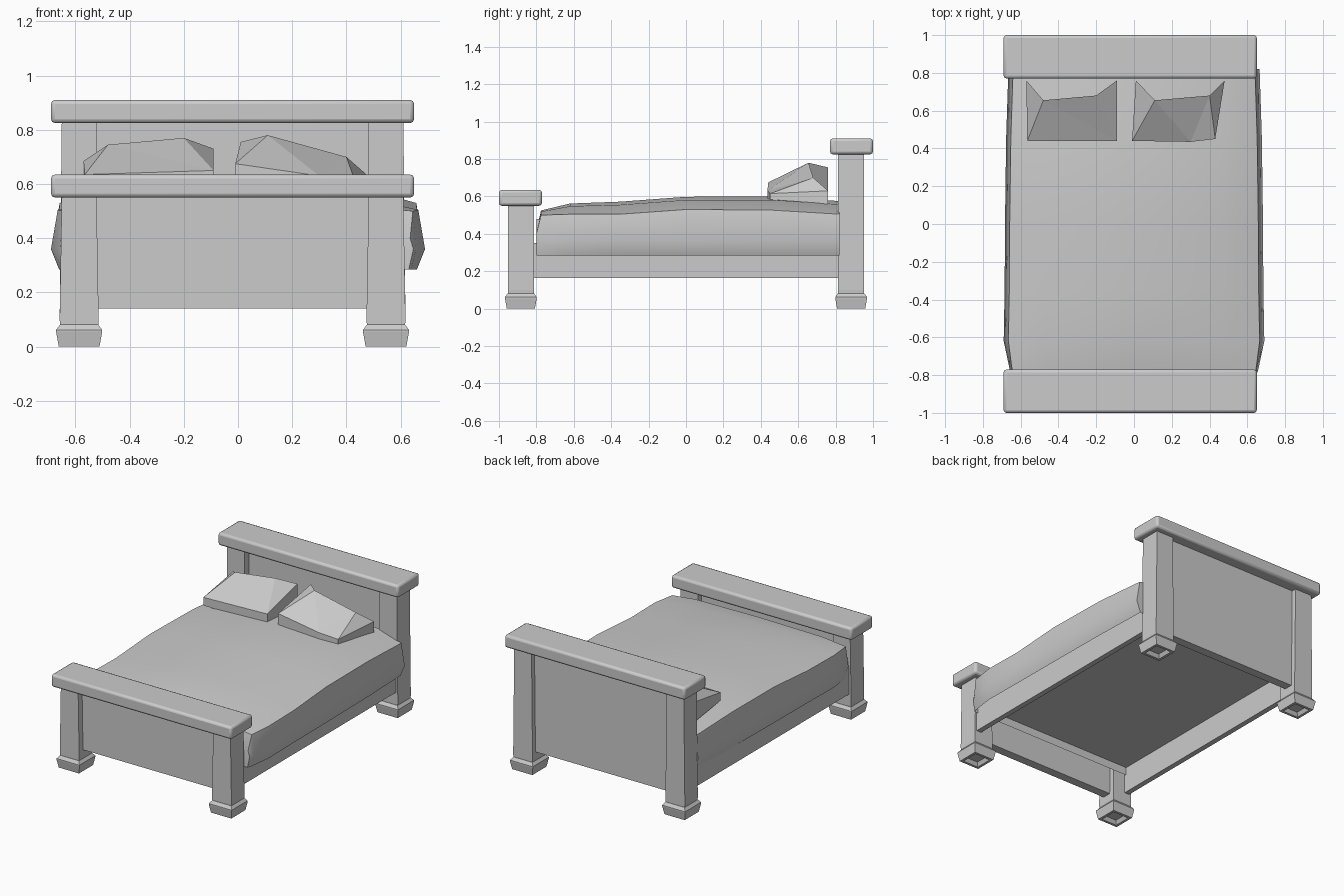
import bpy, bmesh, math

old = bpy.data.objects.get("Cube")
if old:
    bpy.data.objects.remove(old, do_unlink=True)

mat = bpy.data.materials.new("plain grey")
grey = (0.6, 0.6, 0.6, 1)
mat.diffuse_color = grey
mat.use_nodes = True
mat.node_tree.nodes["Principled BSDF"].inputs["Base Color"].default_value = grey

CX = -0.02  # centre line of the frame


def finish(name, bm, bevel=0, smooth=None):
    bmesh.ops.recalc_face_normals(bm, faces=bm.faces)
    me = bpy.data.meshes.new(name)
    bm.to_mesh(me)
    bm.free()
    me.materials.append(mat)
    ob = bpy.data.objects.new(name, me)
    bpy.context.collection.objects.link(ob)
    if bevel:
        mod = ob.modifiers.new("edge", "BEVEL")
        mod.width, mod.segments = bevel, 2
    if smooth:
        bpy.ops.object.select_all(action="DESELECT")
        ob.select_set(True)
        bpy.context.view_layer.objects.active = ob
        bpy.ops.object.shade_smooth_by_angle(angle=math.radians(smooth))
    return ob


def loft(name, rings, bevel=0, smooth=None, caps=True):
    """Skin a list of equal closed rings of points."""
    bm = bmesh.new()
    rows = [[bm.verts.new(p) for p in ring] for ring in rings]
    n = len(rows[0])
    for a, b in zip(rows, rows[1:]):
        for i in range(n):
            j = (i + 1) % n
            bm.faces.new((a[i], a[j], b[j], b[i]))
    if caps:
        bm.faces.new(rows[0])
        bm.faces.new(rows[-1])
    return finish(name, bm, bevel, smooth)


def rect(x, y, hx, hy, z):
    return [(x + sx * hx, y + sy * hy, z) for sx, sy in ((-1, -1), (1, -1), (1, 1), (-1, 1))]


def box(name, x0, x1, y0, y1, z0, z1, bevel=0):
    x, y, hx, hy = (x0 + x1) / 2, (y0 + y1) / 2, (x1 - x0) / 2, (y1 - y0) / 2
    return loft(name, [rect(x, y, hx, hy, z) for z in (z0, z1)], bevel, 30 if bevel else None)


# Posts and stepped feet at both ends
for end, y, top in (("foot", -0.883, 0.56), ("head", 0.883, 0.84)):
    for side, s in (("right", -1), ("left", 1)):
        x = CX + s * 0.566
        loft(f"{end}_{side}_post", [rect(x, y, hx, 0.069, z) for hx, z in
                                    ((0.07, 0.075), (0.072, 0.1), (0.064, top))])
        loft(f"{end}_{side}_foot", [rect(x, y, h, h, z) for h, z in
                                    ((0.045, 0.025), (0.058, 0.0), (0.075, 0.0), (0.085, 0.055),
                                     (0.085, 0.062), (0.07, 0.082))])

# End panels and thick top caps
box("footboard_panel", -0.54, 0.5, -0.91, -0.85, 0.14, 0.56)
box("headboard_panel", -0.54, 0.5, 0.86, 0.92, 0.14, 0.84)
box("footboard_cap", -0.69, 0.65, -1.0, -0.77, 0.55, 0.635, 0.015)
box("headboard_cap", -0.69, 0.65, 0.77, 1.0, 0.825, 0.91, 0.015)

# Side rails and mattress
for side, s in (("right", -1), ("left", 1)):
    x = CX + s * 0.605
    box(f"{side}_rail", x - 0.018, x + 0.018, -0.83, 0.83, 0.165, 0.35)
box("mattress", -0.63, 0.59, -0.8, 0.82, 0.34, 0.48)

# Draped blanket: y, shoulder half width, shoulder height, crown height
rows = [(-0.8, 0.635, 0.4, 0.42), (-0.775, 0.645, 0.5, 0.525), (-0.62, 0.665, 0.505, 0.562),
        (-0.35, 0.66, 0.505, 0.572), (0, 0.658, 0.53, 0.598), (0.45, 0.652, 0.527, 0.6),
        (0.82, 0.64, 0.505, 0.575)]
bm = bmesh.new()
grid = []
for y, w, zs, zc in rows:
    flare = 0.012 if y < -0.75 else 0.025
    half = [(w - 0.005, 0.285), (w + flare, 0.36), (w, zs), (0.47, zs + 0.75 * (zc - zs))]
    line = [(-x, z) for x, z in half] + [(0, zc)] + half[::-1]
    grid.append([bm.verts.new((x, y, z)) for x, z in line])
for a, b in zip(grid, grid[1:]):
    for i in range(len(a) - 1):
        bm.faces.new((a[i], a[i + 1], b[i + 1], b[i]))
for row in (grid[0], grid[-1]):
    bm.faces.new(row)
finish("blanket", bm, smooth=35)


# Pillows: outline with pulled-out back corners, each point with its own height
def pillow(name, outline, base_front, base_back):
    low = [(x, y, base_front if y < 0.6 else base_back) for x, y, z in outline]
    ob = loft(name, [low, outline])
    bm = bmesh.new()
    bm.from_mesh(ob.data)
    bmesh.ops.triangulate(bm, faces=[f for f in bm.faces if len(f.verts) > 4])
    bm.to_mesh(ob.data)
    bm.free()


pillow("right_pillow", [(-0.565, 0.44, 0.635), (-0.09, 0.44, 0.65), (-0.09, 0.76, 0.73),
                        (-0.2, 0.68, 0.77), (-0.48, 0.655, 0.745), (-0.57, 0.76, 0.685)], 0.58, 0.54)
pillow("left_pillow", [(-0.01, 0.44, 0.675), (0.3, 0.435, 0.63), (0.43, 0.45, 0.615), (0.48, 0.76, 0.63),
                       (0.4, 0.68, 0.70), (0.11, 0.655, 0.78), (0.01, 0.76, 0.755)], 0.58, 0.54)
